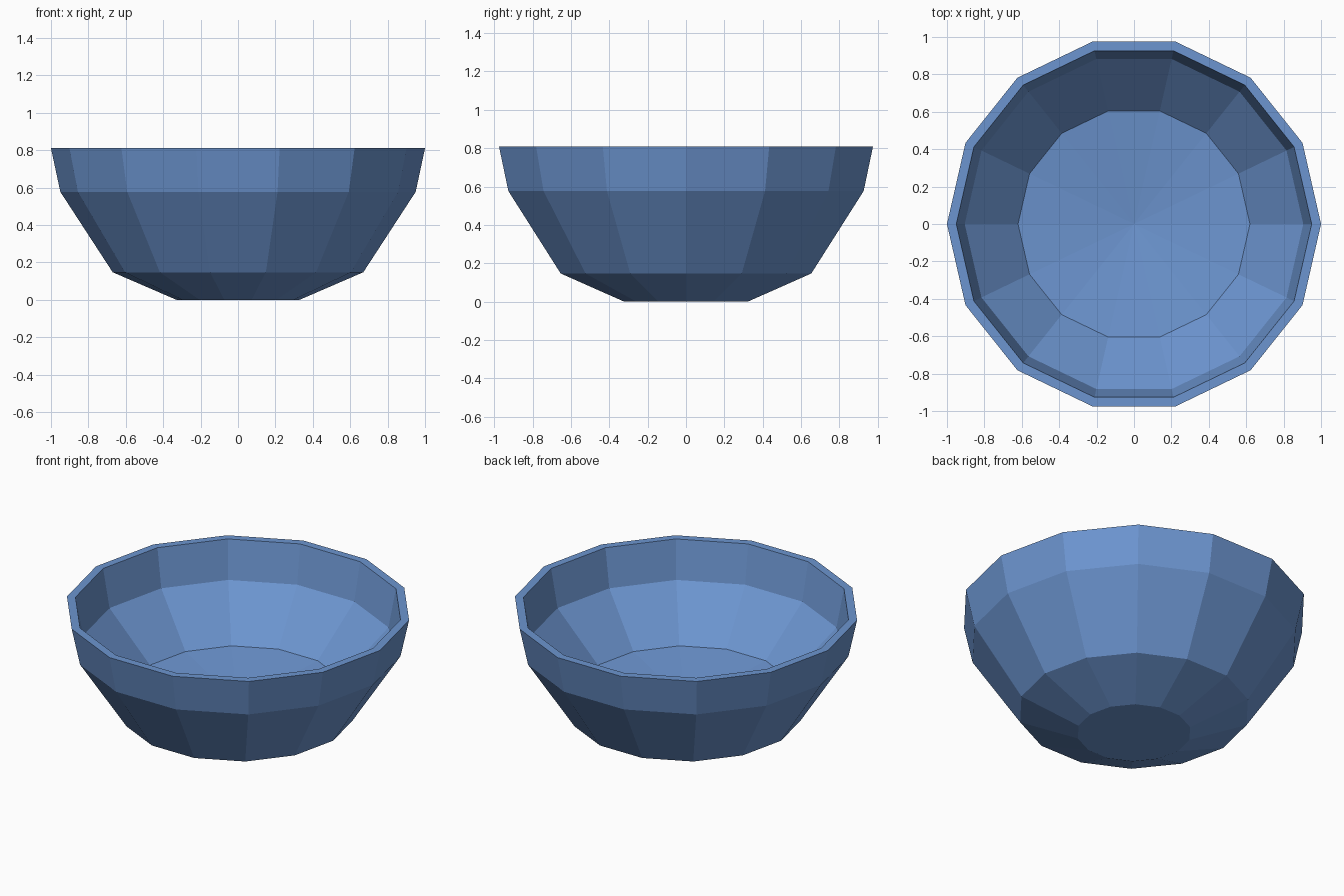
import bpy, bmesh, math

if "Cube" in bpy.data.objects:
    bpy.data.objects.remove(bpy.data.objects["Cube"])

SIDES = 14

# Bowl cross-section (radius, height): outside from foot to rim, then down the inside
PROFILE = [(0.33, 0.0), (0.67, 0.147), (0.95, 0.577), (1.0, 0.81),
           (0.95, 0.81), (0.905, 0.57), (0.62, 0.283)]
FLOOR_CENTRE = 0.21

bm = bmesh.new()
rings = []
for r, z in PROFILE:
    rings.append([bm.verts.new((r * math.cos(2 * math.pi * i / SIDES),
                                r * math.sin(2 * math.pi * i / SIDES), z))
                  for i in range(SIDES)])

# Walls and rim
for a, b in zip(rings, rings[1:]):
    for i in range(SIDES):
        j = (i + 1) % SIDES
        bm.faces.new((a[i], a[j], b[j], b[i]))

# Flat underside
bm.faces.new(list(reversed(rings[0])))

# Slightly dished inner floor
centre = bm.verts.new((0, 0, FLOOR_CENTRE))
for i in range(SIDES):
    bm.faces.new((rings[-1][i], rings[-1][(i + 1) % SIDES], centre))

bmesh.ops.recalc_face_normals(bm, faces=bm.faces)
mesh = bpy.data.meshes.new("bowl")
bm.to_mesh(mesh)
bm.free()

blue = bpy.data.materials.new("blue glaze")
blue.diffuse_color = (0.15, 0.30, 0.63, 1)
blue.use_nodes = True
blue.node_tree.nodes["Principled BSDF"].inputs["Base Color"].default_value = blue.diffuse_color
mesh.materials.append(blue)
bowl = bpy.data.objects.new("bowl", mesh)
bpy.context.collection.objects.link(bowl)
